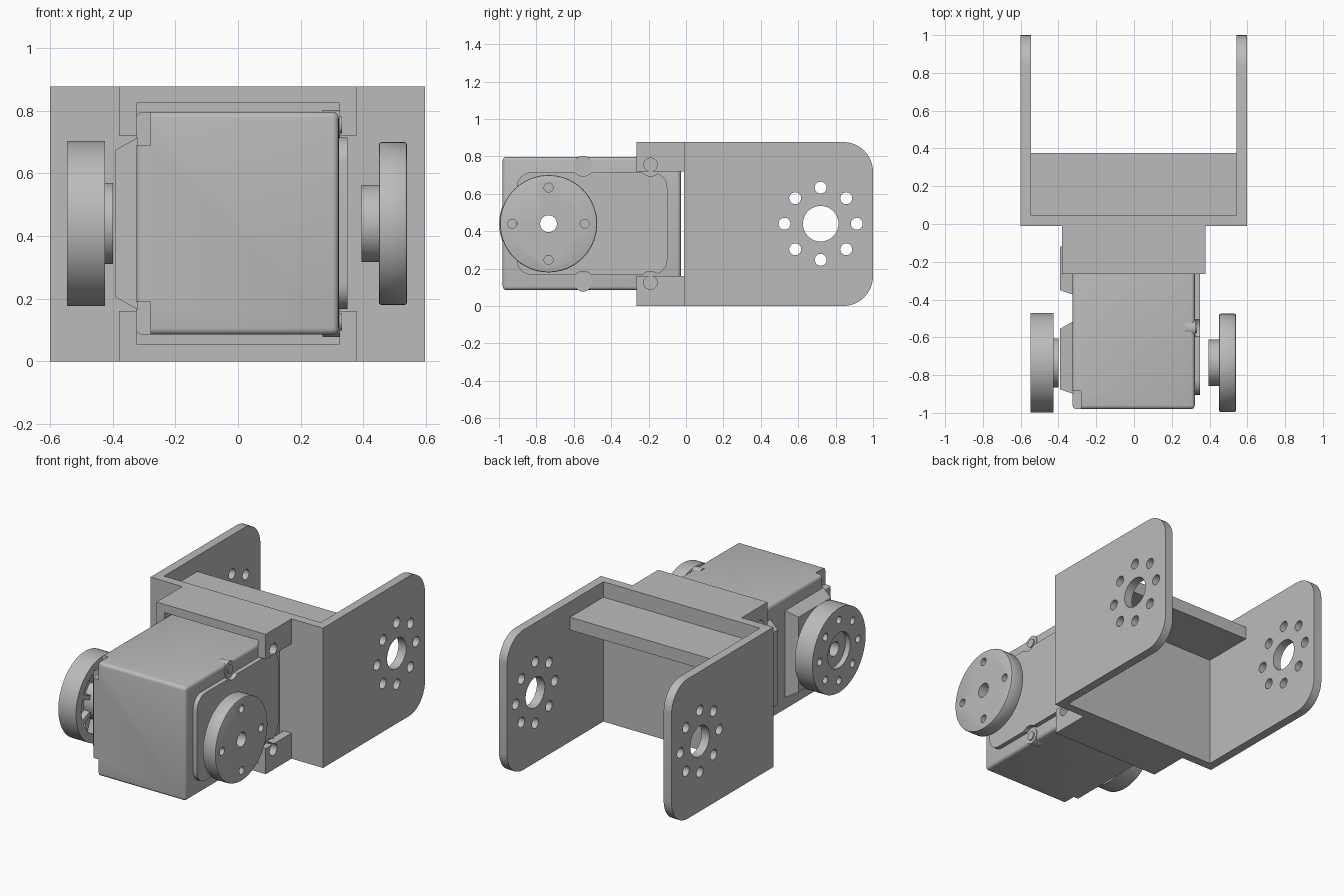
import bpy, bmesh, math
from mathutils import Matrix, Vector

old = bpy.data.objects.get("Cube")
if old:
    bpy.data.objects.remove(old, do_unlink=True)

grey = bpy.data.materials.new("plain grey")
grey.use_nodes = True
colour = (0.5, 0.5, 0.5, 1)
grey.diffuse_color = colour
grey.node_tree.nodes["Principled BSDF"].inputs["Base Color"].default_value = colour

MID = 0.44        # height of every axle
AXLE_Y = -0.735   # servo axle
PIVOT_Y = 0.72    # bracket pivot


def box(bm, x0, x1, y0, y1, z0, z1):
    size = Matrix.Diagonal((x1 - x0, y1 - y0, z1 - z0, 1))
    place = Matrix.Translation(((x0 + x1) / 2, (y0 + y1) / 2, (z0 + z1) / 2))
    return bmesh.ops.create_cube(bm, size=1, matrix=place @ size)["verts"]


def rod(bm, x0, x1, y, z, r, n=48):
    place = Matrix.Translation(((x0 + x1) / 2, y, z)) @ Matrix.Rotation(math.pi / 2, 4, "Y")
    bmesh.ops.create_cone(bm, cap_ends=True, segments=n, radius1=r, radius2=r,
                          depth=x1 - x0, matrix=place)


def ring(bm, x0, x1, y, z, distance, r, count):
    for i in range(count):
        a = math.tau * i / count
        rod(bm, x0, x1, y + distance * math.cos(a), z + distance * math.sin(a), r, 20)


def round_edges(bm, amount, keep=lambda e: True, segments=6):
    bmesh.ops.bevel(bm, geom=[e for e in bm.edges if keep(e)], offset=amount,
                    segments=segments, profile=0.5, affect="EDGES")


def along_x(e):
    return abs(e.verts[0].co.x - e.verts[1].co.x) > 0.01


def finish(bm, name, *cutters):
    mesh = bpy.data.meshes.new(name)
    bm.to_mesh(mesh)
    bm.free()
    mesh.materials.append(grey)
    ob = bpy.data.objects.new(name, mesh)
    bpy.context.collection.objects.link(ob)
    bpy.ops.object.select_all(action="DESELECT")
    ob.select_set(True)
    bpy.context.view_layer.objects.active = ob
    for tool in cutters:
        cm = bpy.data.meshes.new("cutter")
        tool.to_mesh(cm)
        tool.free()
        cutter = bpy.data.objects.new("cutter", cm)
        cutter.hide_render = True
        bpy.context.collection.objects.link(cutter)
        mod = ob.modifiers.new("cut", "BOOLEAN")
        mod.operation, mod.solver, mod.object = "DIFFERENCE", "EXACT", cutter
        bpy.ops.object.modifier_apply(modifier=mod.name)
        bpy.data.objects.remove(cutter, do_unlink=True)
    bpy.ops.object.shade_smooth_by_angle(angle=math.radians(30))
    return ob


def axle_hole():
    bm = bmesh.new()
    rod(bm, -1, 1, AXLE_Y, MID, 0.045, 32)
    return bm


# Bracket arms with rounded ends and a ring of holes
for name, x0, x1 in (("right_arm", -0.6, -0.545), ("left_arm", 0.542, 0.597)):
    bm = bmesh.new()
    box(bm, x0, x1, -0.01, 1, 0, 0.877)
    round_edges(bm, 0.16, lambda e: along_x(e) and e.verts[0].co.y > 0.9, 10)
    holes = bmesh.new()
    rod(holes, -1, 1, PIVOT_Y, MID, 0.095)
    ring(holes, -1, 1, PIVOT_Y, MID, 0.193, 0.032, 8)
    finish(bm, name, holes)

# Bracket wall and shelf
bm = bmesh.new()
box(bm, -0.545, 0.542, -0.01, 0.045, 0, 0.877)
finish(bm, "bracket_wall")
bm = bmesh.new()
box(bm, -0.545, 0.542, 0.045, 0.375, 0.7, 0.78)
finish(bm, "bracket_shelf")

# Servo clamps, hollowed for the body and notched for the screws
for name, z0, z1, screw_z in (("upper_clamp", 0.72, 0.877, 0.755),
                              ("lower_clamp", 0, 0.16, 0.125)):
    bm = bmesh.new()
    box(bm, -0.38, 0.378, -0.265, -0.01, z0, z1)
    pocket = bmesh.new()
    box(pocket, -0.325, 0.325, -0.4, -0.012, 0.055, 0.825)
    notches = bmesh.new()
    rod(notches, -1, 1, -0.19, screw_z, 0.036, 24)
    finish(bm, name, pocket, notches)

# Servo body with stepped front corners
bm = bmesh.new()
box(bm, -0.325, 0.322, -0.98, -0.028, 0.085, 0.797)
round_edges(bm, 0.02, segments=4)
steps = bmesh.new()
for z0, z1 in ((0, 0.19), (0.69, 0.9)):
    box(steps, -0.5, -0.28, -1.2, -0.885, z0, z1)
finish(bm, "servo_body", steps, axle_hole())

# Raised side cover, scalloped around the screws
bm = bmesh.new()
box(bm, 0.31, 0.35, -0.905, -0.1, 0.167, 0.715)
round_edges(bm, 0.08, along_x)
scallops = bmesh.new()
for y in (-0.55, -0.19):
    for z in (0.125, 0.755):
        rod(scallops, 0, 1, y, z, 0.06, 32)
finish(bm, "side_cover", scallops, axle_hole())

# Case screws
bm = bmesh.new()
for y in (-0.55, -0.19):
    for z in (0.125, 0.755):
        rod(bm, 0.27, 0.326, y, z, 0.048, 32)
        rod(bm, 0.27, 0.333, y, z, 0.027, 24)
finish(bm, "case_screws")


# Tapered pads on the other side
def pad(name, y0, y1, taper_front, taper_back):
    bm = bmesh.new()
    for v in box(bm, -0.392, -0.32, y0, y1, 0.165, 0.715):
        if v.co.x < -0.35:
            v.co.z += 0.04 if v.co.z < MID else -0.04
            v.co.y += taper_front if v.co.y < (y0 + y1) / 2 else -taper_back
    return finish(bm, name, axle_hole())


pad("axle_pad", -0.9, -0.515, 0.025, 0.04)
pad("rear_pad", -0.375, -0.12, 0.025, 0)

# Slim wheel on the left
bm = bmesh.new()
rod(bm, 0.45, 0.54, AXLE_Y, MID, 0.26, 72)
round_edges(bm, 0.008, lambda e: not along_x(e), 2)
holes = axle_hole()
ring(holes, 0, 1, AXLE_Y, MID, 0.193, 0.024, 4)
finish(bm, "left_wheel", holes)
bm = bmesh.new()
rod(bm, 0.395, 0.45, AXLE_Y, MID, 0.123)
finish(bm, "left_hub", axle_hole())

# Thick wheel on the right: dished outside, grooved inside
bm = bmesh.new()
rod(bm, -0.547, -0.425, AXLE_Y, MID, 0.264, 72)
dishes = bmesh.new()
rod(dishes, -0.7, -0.515, AXLE_Y, MID, 0.11)
rod(dishes, -0.465, -0.3, AXLE_Y, MID, 0.21)
holes = axle_hole()
ring(holes, -1, 0, AXLE_Y, MID, 0.19, 0.023, 8)
finish(bm, "right_wheel", dishes, holes)
bm = bmesh.new()
rod(bm, -0.466, -0.4, AXLE_Y, MID, 0.13)
finish(bm, "right_hub", axle_hole())
bm = bmesh.new()
for i in range(8):
    verts = box(bm, -0.466, -0.427, 0.12, 0.215, -0.015, 0.015)
    turn = Matrix.Rotation(math.tau * (i + 0.5) / 8, 4, "X")
    bmesh.ops.transform(bm, verts=verts, matrix=Matrix.Translation((0, AXLE_Y, MID)) @ turn)
finish(bm, "right_wheel_ribs")
